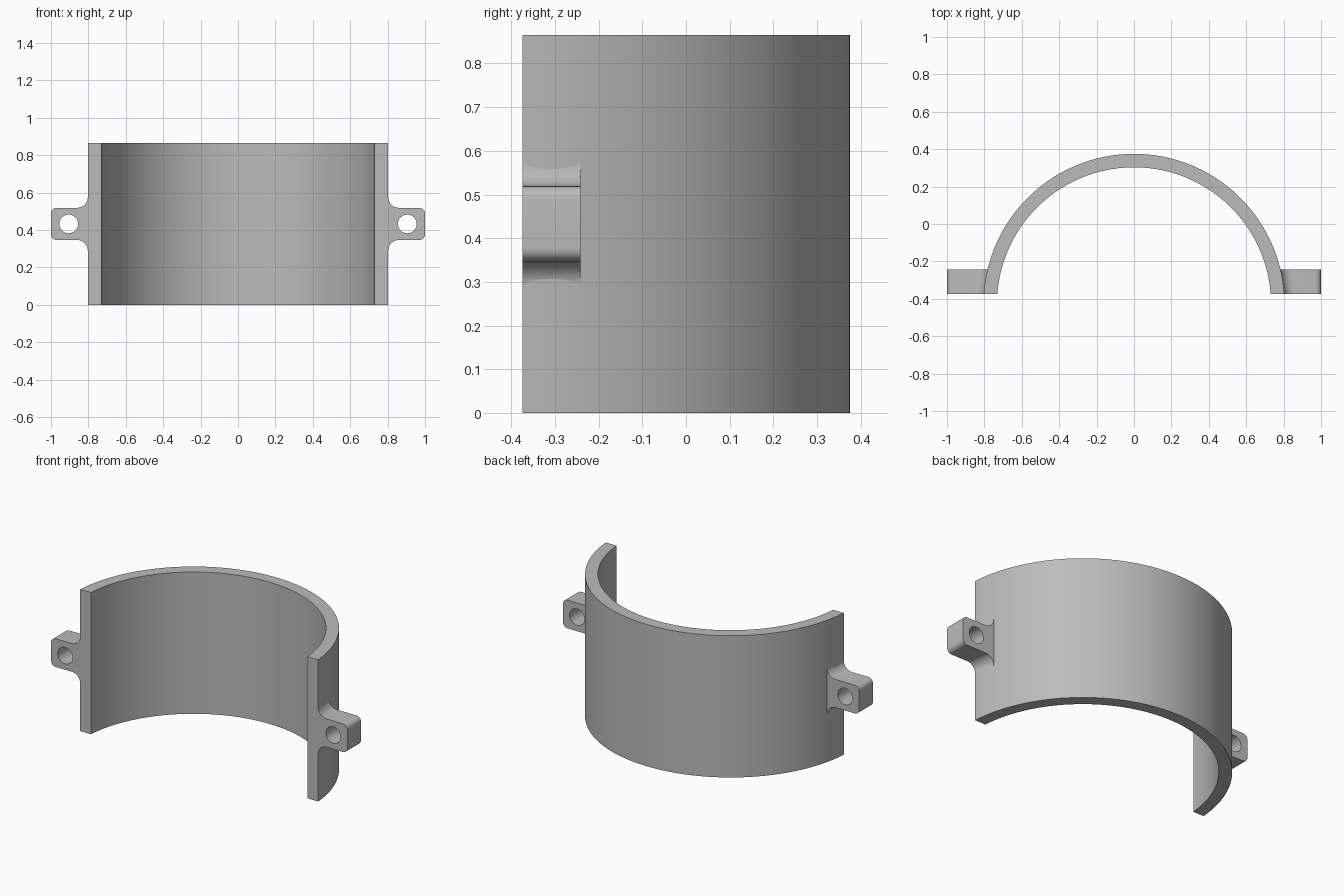
import bpy, bmesh, math
from math import cos, sin, pi, radians, sqrt

cube = bpy.data.objects.get("Cube")
if cube:
    bpy.data.objects.remove(cube, do_unlink=True)

HEIGHT, MID = 0.865, 0.433
CENTRE_Y, OUTER, INNER = -0.43, 0.805, 0.733
FRONT, BACK = -0.374, -0.242

grey = bpy.data.materials.new("plain grey")
grey.use_nodes = True
grey.diffuse_color = (0.5, 0.5, 0.5, 1)
grey.node_tree.nodes["Principled BSDF"].inputs["Base Color"].default_value = (0.5, 0.5, 0.5, 1)


def finish(bm, name):
    bmesh.ops.recalc_face_normals(bm, faces=bm.faces)
    mesh = bpy.data.meshes.new(name)
    bm.to_mesh(mesh)
    bm.free()
    mesh.materials.append(grey)
    ob = bpy.data.objects.new(name, mesh)
    bpy.context.collection.objects.link(ob)
    bpy.ops.object.select_all(action='DESELECT')
    ob.select_set(True)
    bpy.context.view_layer.objects.active = ob
    bpy.ops.object.shade_smooth_by_angle(angle=radians(30))
    return ob


def arc(cx, cz, r, a0, a1, n):
    return [(cx + r * cos(radians(a0 + (a1 - a0) * i / n)),
             cz + r * sin(radians(a0 + (a1 - a0) * i / n))) for i in range(n + 1)]


# Half-ring wall: a rectangular section swept around, ends cut flat at the front
def make_wall(steps=96):
    bm = bmesh.new()
    rings = []
    for i in range(steps + 1):
        ring = []
        for r, z in ((INNER, 0), (OUTER, 0), (OUTER, HEIGHT), (INNER, HEIGHT)):
            start = math.asin((FRONT - CENTRE_Y) / r)
            a = start + (pi - 2 * start) * i / steps
            ring.append(bm.verts.new((r * cos(a), CENTRE_Y + r * sin(a), z)))
        rings.append(ring)
    for a, b in zip(rings, rings[1:]):
        for k in range(4):
            m = (k + 1) % 4
            bm.faces.new((a[k], a[m], b[m], b[k]))
    bm.faces.new(rings[0])
    bm.faces.new(rings[-1])
    finish(bm, "half_ring_wall")


# Ear outline with root fillets that follow the wall and rounded outer corners
def ear_outline(y):
    half, fillet, corner, tip = 0.086, 0.057, 0.03, 1.0
    root = sqrt(OUTER ** 2 - (y - CENTRE_Y) ** 2)
    top = arc(root + fillet, half + fillet, fillet, 180, 270, 10)
    top += arc(tip - corner, half - corner, corner, 90, 0, 8)
    top.insert(0, (root - 0.012, half + fillet))
    return top + [(x, -z) for x, z in reversed(top)]


def make_ear(side, name):
    bm = bmesh.new()
    hole = arc(0.905, 0, 0.05, 0, 360, 40)[:-1]
    loops = []
    for y in (FRONT, BACK):
        edges, pair = [], []
        for pts in (ear_outline(y), hole):
            vs = [bm.verts.new((side * x, y, MID + z)) for x, z in pts]
            edges += [bm.edges.new((vs[i - 1], vs[i])) for i in range(len(vs))]
            pair.append(vs)
        bmesh.ops.triangle_fill(bm, edges=edges, use_beauty=True, normal=(0, 1, 0))
        loops.append(pair)
    for a, b in zip(*loops):
        for i in range(len(a)):
            bm.faces.new((a[i - 1], a[i], b[i], b[i - 1]))
    finish(bm, name)


make_wall()
make_ear(1, "left_bolt_ear")
make_ear(-1, "right_bolt_ear")
